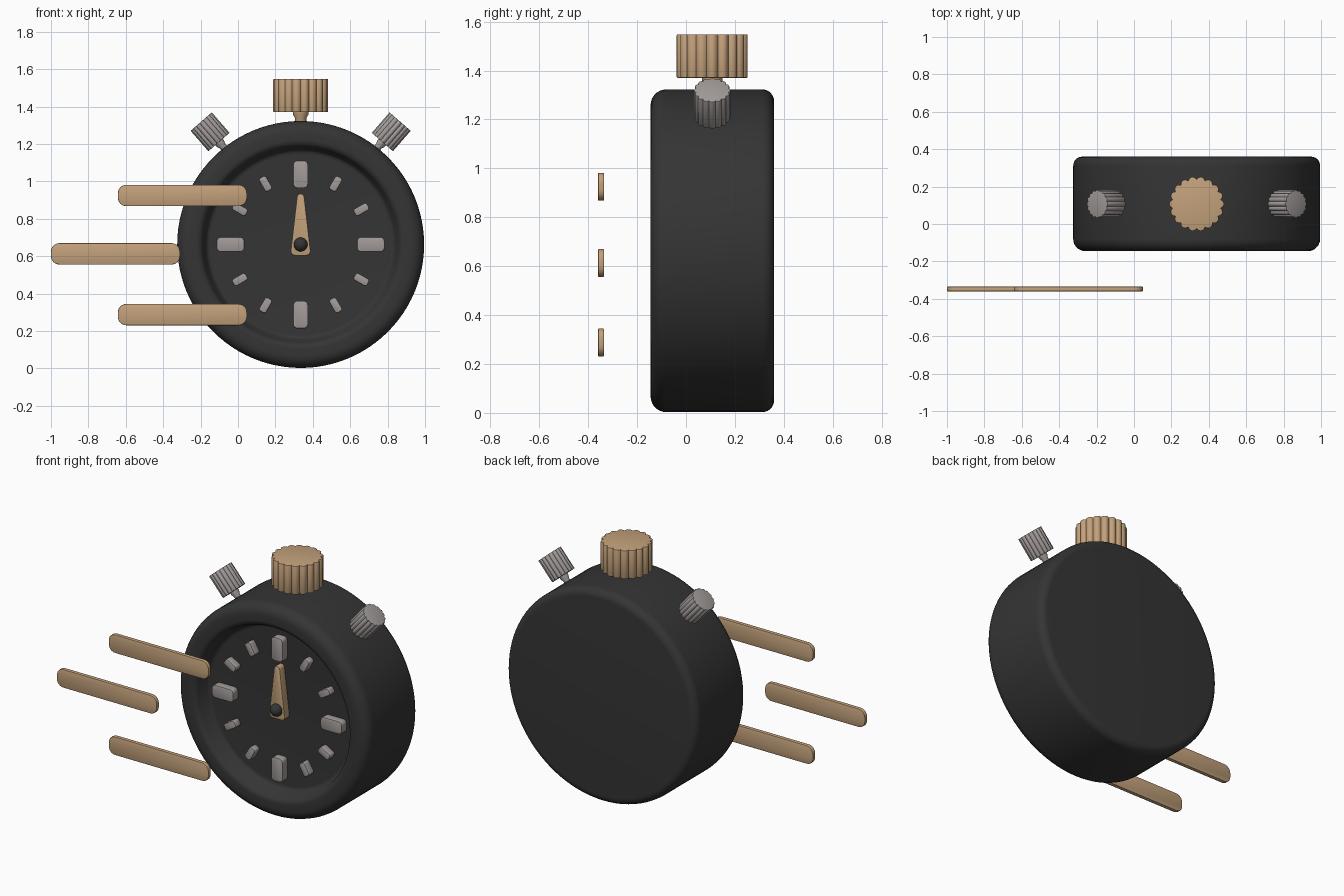
import bpy, bmesh, math
from mathutils import Matrix, Vector

if "Cube" in bpy.data.objects:
    bpy.data.objects.remove(bpy.data.objects["Cube"])

CX, CY, CZ = 0.335, 0.107, 0.663   # centre of the watch case


def material(name, rgb):
    m = bpy.data.materials.new(name)
    m.diffuse_color = (*rgb, 1)
    m.use_nodes = True
    m.node_tree.nodes["Principled BSDF"].inputs["Base Color"].default_value = m.diffuse_color
    return m


DARK = material("dark", (0.035, 0.035, 0.035))
TAN = material("tan", (0.55, 0.36, 0.20))
GREY = material("warm_grey", (0.36, 0.33, 0.32))


def finish(name, bm, mat, matrix=Matrix(), angle=35):
    bmesh.ops.recalc_face_normals(bm, faces=bm.faces)
    me = bpy.data.meshes.new(name)
    bm.to_mesh(me)
    bm.free()
    me.transform(matrix)
    me.materials.append(mat)
    ob = bpy.data.objects.new(name, me)
    bpy.context.collection.objects.link(ob)
    bpy.ops.object.select_all(action='DESELECT')
    ob.select_set(True)
    bpy.context.view_layer.objects.active = ob
    bpy.ops.object.shade_smooth_by_angle(angle=math.radians(angle))
    return ob


def lathe(name, profile, mat, matrix, n=96):
    """Spin (radius, height) points around local z; ends lie on the axis."""
    bm = bmesh.new()
    vs = [bm.verts.new((r, 0, h)) for r, h in profile]
    edges = [bm.edges.new(p) for p in zip(vs, vs[1:])]
    bmesh.ops.spin(bm, geom=vs + edges, axis=(0, 0, 1), cent=(0, 0, 0),
                   angle=2 * math.pi, steps=n, use_duplicate=False)
    bmesh.ops.remove_doubles(bm, verts=bm.verts, dist=1e-5)
    return finish(name, bm, mat, matrix)


def arc(cx, cy, r, a0, a1, n=7):
    return [(cx + r * math.cos(math.radians(a0 + (a1 - a0) * i / n)),
             cy + r * math.sin(math.radians(a0 + (a1 - a0) * i / n))) for i in range(n + 1)]


def prism(name, outline, depth, bevel, mat, matrix, angle=35):
    """Extrude a 2D outline along local z and soften both rims."""
    bm = bmesh.new()
    face = bm.faces.new([bm.verts.new((x, y, 0)) for x, y in outline])
    ext = bmesh.ops.extrude_face_region(bm, geom=[face])
    bmesh.ops.translate(bm, vec=(0, 0, depth),
                        verts=[v for v in ext["geom"] if isinstance(v, bmesh.types.BMVert)])
    if bevel:
        rims = [e for e in bm.edges if abs(e.verts[0].co.z - e.verts[1].co.z) < 1e-6]
        bmesh.ops.bevel(bm, geom=rims, offset=bevel, segments=2, profile=0.5, affect='EDGES')
    return finish(name, bm, mat, matrix, angle)


def rounded_rect(w, h, r):
    x, y = w / 2 - r, h / 2 - r
    return (arc(x, y, r, 0, 90) + arc(-x, y, r, 90, 180)
            + arc(-x, -y, r, 180, 270) + arc(x, -y, r, 270, 360))


def facing(x, y, z, roll=0):
    """Local xy becomes the front plane, local z points to the viewer (-y)."""
    return (Matrix.Translation((x, y, z)) @ Matrix.Rotation(math.pi / 2, 4, 'X')
            @ Matrix.Rotation(roll, 4, 'Z'))


# Case: rounded drum with a raised front rim around the sunken dial
case = ([(0, -0.05), (0, -0.36)] [1:] + arc(0.612, -0.312, 0.048, -90, 0)
        + arc(0.595, 0.08, 0.065, 0, 90) + arc(0.56, 0.105, 0.04, 90, 150)
        + arc(0.482, 0.078, 0.03, -40, -90, 4) + [(0, 0.048)])
lathe("watch_case", case, DARK, facing(CX, 0, CZ))

# Hour markers, larger at the quarters
for i in range(12):
    big = i % 3 == 0
    a = -i * math.pi / 6
    w, h, c = (0.08, 0.148, 0.024) if big else (0.043, 0.083, 0.014)
    m = facing(CX, -0.045, CZ, a) @ Matrix.Translation((0, 0.375, 0))
    prism(f"hour_marker_{i}", rounded_rect(w, h, c), 0.052, 0.006, GREY, m)

# Tapered hand and its centre hub
hand = (arc(0.0, 0.252, 0.02, 10, 170) + arc(-0.029, -0.035, 0.024, 180, 270)
        + arc(0.029, -0.035, 0.024, 270, 360))
prism("hand", hand, 0.05, 0.004, TAN, facing(CX, -0.045, CZ))
lathe("hand_hub", [(0, 0), (0.037, 0)] + arc(0, 0.055, 0.037, 0, 90),
      DARK, facing(CX, -0.045, CZ), 32)


def knob(name, radius, height, teeth, mat, matrix, stem_r, stem_len):
    """Ridged button on a flared stem, base of button at local z = 0."""
    outline = []
    n = teeth * 8
    for k in range(n):
        t = 2 * math.pi * k / n
        r = radius * (0.90 + 0.10 * abs(math.cos(teeth * t / 2)) ** 0.8)
        outline.append((r * math.cos(t), r * math.sin(t)))
    prism(name, outline, height, radius * 0.03, mat, matrix, 40)
    lathe(name + "_stem", [(0, -stem_len), (stem_r, -stem_len), (stem_r, -0.03),
                           (stem_r * 1.35, -0.012), (stem_r * 1.35, 0.01), (0, 0.01)],
          mat, matrix, 32)


# Winding crown and two angled side buttons
knob("crown", 0.147, 0.178, 18, TAN, Matrix.Translation((CX, CY, 1.37)), 0.031, 0.09)
for side, label in ((-1, "left"), (1, "right")):
    m = (Matrix.Translation((CX + side * 0.484, CY, 1.265))
         @ Matrix.Rotation(side * math.radians(41), 4, 'Y')
         @ Matrix.Translation((0, 0, -0.072)))
    knob(f"{label}_button", 0.075, 0.145, 16, GREY, m, 0.019, 0.1)

# Floating speed bars
for i, (x, z) in enumerate(((-0.297, 0.925), (-0.655, 0.613), (-0.297, 0.288))):
    prism(f"speed_bar_{i}", rounded_rect(0.69, 0.114, 0.045), 0.025, 0.004, TAN,
          facing(x, -0.335, z))
